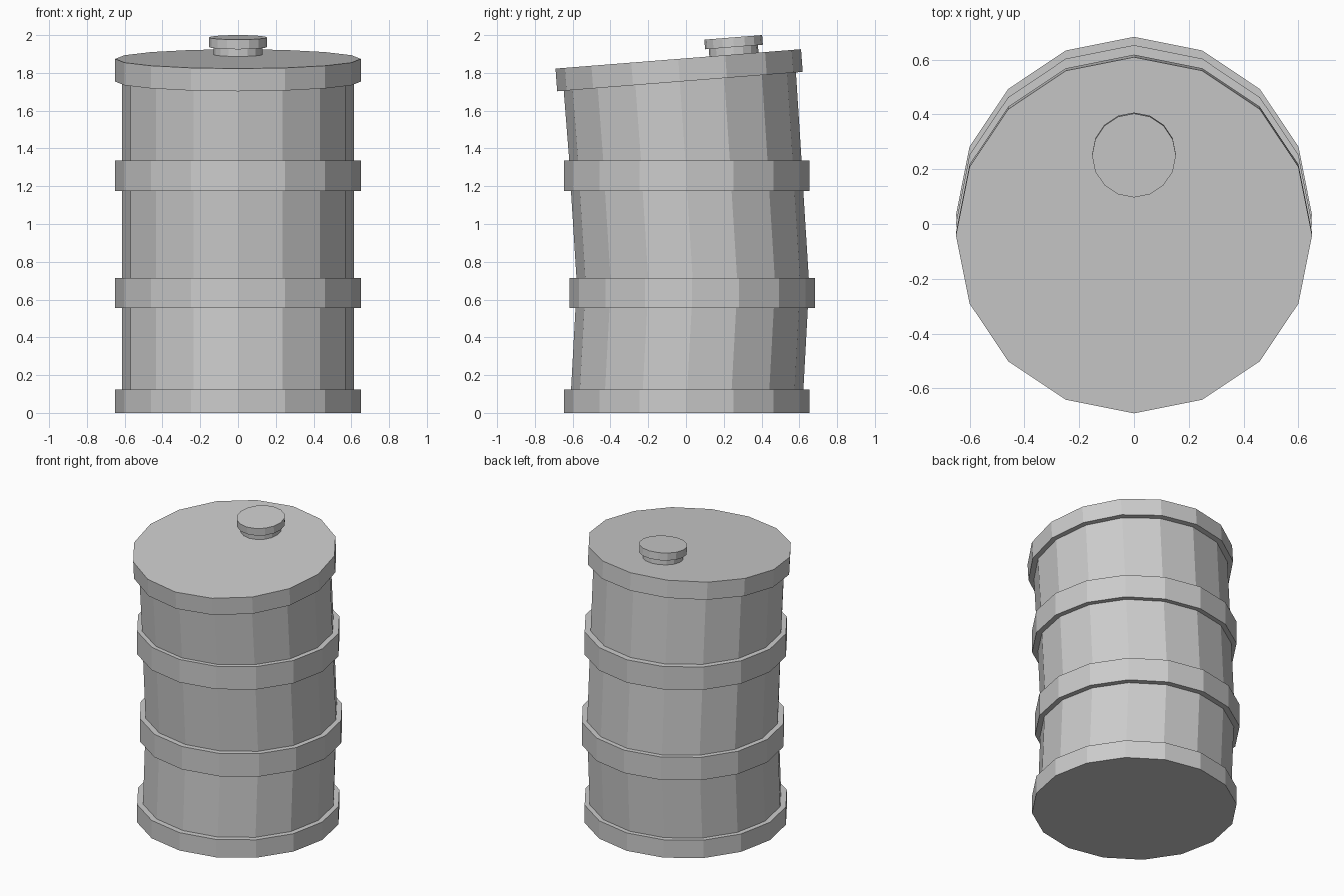
import bpy
import bmesh
from math import sin, cos, pi

cube = bpy.data.objects.get("Cube")
if cube:
    bpy.data.objects.remove(cube, do_unlink=True)

SIDES = 16
BODY_R = 0.615
BAND_R = 0.65
INNER_R = 0.605  # bands reach just inside the body wall
TILT = 0.079     # slope of the lid, rising towards the back

steel = bpy.data.materials.new("grey steel")
steel.use_nodes = True
GREY = (0.6, 0.6, 0.6, 1)
steel.diffuse_color = GREY
steel.node_tree.nodes["Principled BSDF"].inputs["Base Color"].default_value = GREY


def loft(name, sections, cap_bottom=False, cap_top=False):
    """Skin round sections given as (radius, centre y, centre z, slope)."""
    bm = bmesh.new()
    rings = []
    for r, cy, cz, slope in sections:
        ring = []
        for i in range(SIDES):
            a = 2 * pi * i / SIDES
            y = r * sin(a)
            ring.append(bm.verts.new((r * cos(a), cy + y, cz + slope * y)))
        rings.append(ring)
    for low, high in zip(rings, rings[1:]):
        for i in range(SIDES):
            j = (i + 1) % SIDES
            bm.faces.new((low[i], low[j], high[j], high[i]))
    if cap_bottom:
        bm.faces.new(rings[0][::-1])
    if cap_top:
        bm.faces.new(rings[-1])
    mesh = bpy.data.meshes.new(name)
    bm.to_mesh(mesh)
    bm.free()
    mesh.materials.append(steel)
    obj = bpy.data.objects.new(name, mesh)
    bpy.context.collection.objects.link(obj)
    return obj


# Bent barrel wall
loft("barrel_body", [
    (BODY_R, 0.003, 0.06, 0),
    (BODY_R, 0.03, 0.555, 0),
    (BODY_R, 0.035, 0.715, 0),
    (BODY_R, 0.006, 1.175, 0),
    (BODY_R, -0.003, 1.335, 0),
    (BODY_R, -0.036, 1.80, TILT),
])

# Base band with the closed bottom
loft("base_band", [
    (BAND_R, 0.003, 0, 0),
    (BAND_R, 0.003, 0.125, 0),
    (INNER_R, 0.003, 0.125, 0),
], cap_bottom=True)

# Two raised hoops
for name, y, z in (("lower_hoop", 0.033, 0.555), ("upper_hoop", 0.003, 1.175)):
    loft(name, [
        (INNER_R, y, z, 0),
        (BAND_R, y, z, 0),
        (BAND_R, y, z + 0.16, 0),
        (INNER_R, y, z + 0.16, 0),
    ])

# Tilted lid
loft("lid", [
    (INNER_R, -0.032, 1.754, TILT),
    (BAND_R, -0.032, 1.754, TILT),
    (BAND_R, -0.041, 1.874, TILT),
], cap_top=True)

# Filler plug: narrow neck under a wider cap
loft("plug_neck", [
    (0.13, 0.254, 1.89, TILT),
    (0.13, 0.251, 1.94, TILT),
])
loft("plug_cap", [
    (0.153, 0.254, 1.937, TILT),
    (0.153, 0.25, 1.988, TILT),
], cap_bottom=True, cap_top=True)
